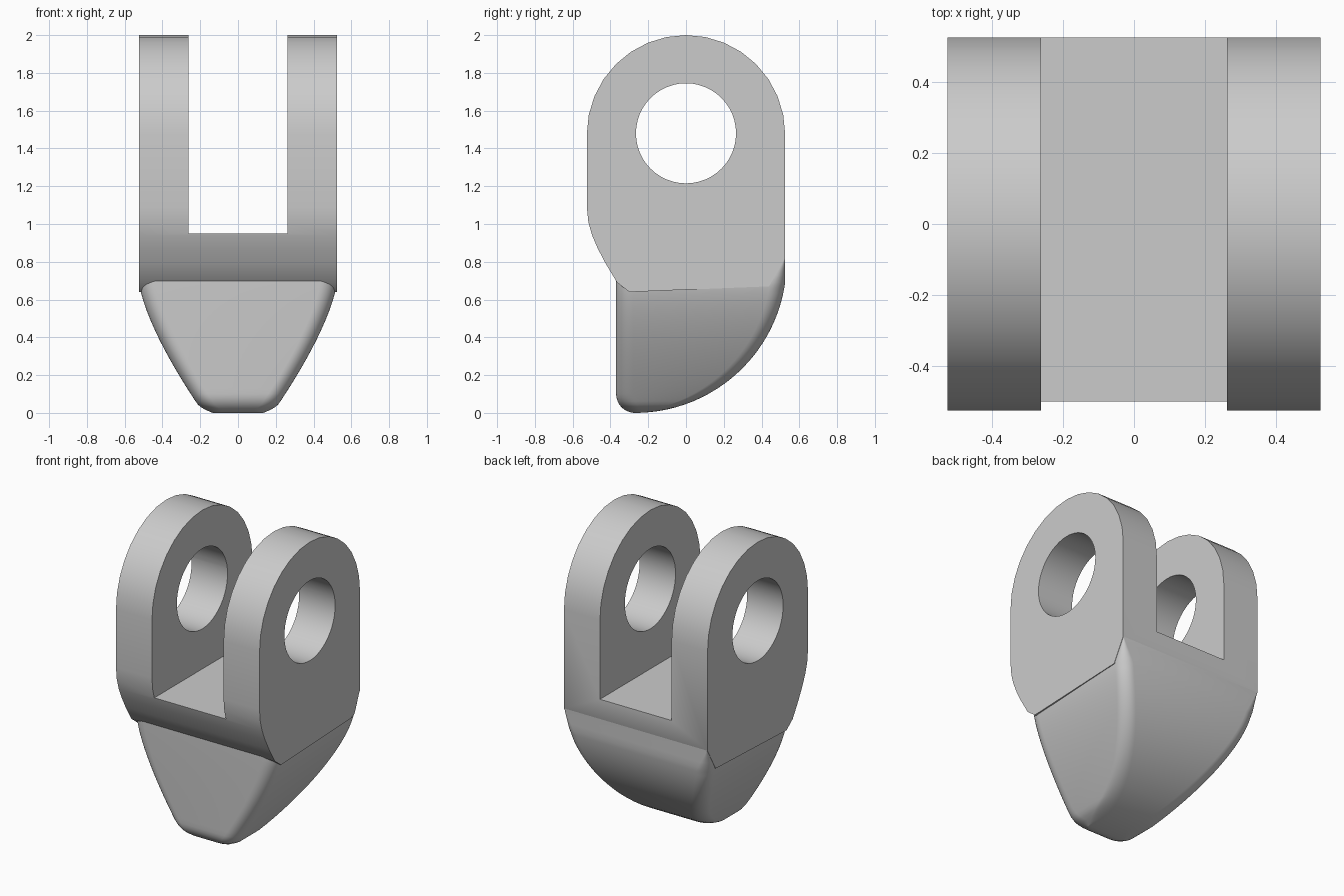
import bpy, bmesh, math
from math import cos, sin, pi, sqrt

cube = bpy.data.objects.get("Cube")
if cube:
    bpy.data.objects.remove(cube, do_unlink=True)

grey = bpy.data.materials.new("plain grey")
grey.use_nodes = True
grey.diffuse_color = (0.6, 0.6, 0.6, 1)
grey.node_tree.nodes["Principled BSDF"].inputs["Base Color"].default_value = (0.6, 0.6, 0.6, 1)

HALF = 0.525      # half width of the body
BACK = 0.525      # rear face
PIN_Z = 1.475     # height of the pin axis


def loft(name, rings):
    """Skin a list of equal-length vertex rings and cap both ends."""
    bm = bmesh.new()
    rows = [[bm.verts.new(p) for p in ring] for ring in rings]
    for a, b in zip(rows, rows[1:]):
        for i in range(len(a)):
            j = (i + 1) % len(a)
            bm.faces.new((a[i], a[j], b[j], b[i]))
    bm.faces.new(rows[0][::-1])
    bm.faces.new(rows[-1])
    bmesh.ops.recalc_face_normals(bm, faces=bm.faces)
    mesh = bpy.data.meshes.new(name)
    bm.to_mesh(mesh)
    bm.free()
    mesh.materials.append(grey)
    ob = bpy.data.objects.new(name, mesh)
    bpy.context.collection.objects.link(ob)
    return ob


def prism(name, profile, half):
    """Extrude a (y, z) profile across x."""
    return loft(name, [[(x, y, z) for y, z in profile] for x in (-half, half)])


def activate(ob):
    bpy.ops.object.select_all(action='DESELECT')
    ob.select_set(True)
    bpy.context.view_layer.objects.active = ob


def cut(ob, cutter):
    cutter.hide_render = True
    mod = ob.modifiers.new("cut", 'BOOLEAN')
    mod.operation = 'DIFFERENCE'
    mod.solver = 'EXACT'
    mod.object = cutter
    activate(ob)
    bpy.ops.object.modifier_apply(modifier=mod.name)
    bpy.data.objects.remove(cutter, do_unlink=True)


# Clevis fork: round top, straight sides, curved front underside
top = [(BACK * cos(pi * i / 16), PIN_Z + BACK * sin(pi * i / 16)) for i in range(17)]
under = [(-0.525, 1.09), (-0.517, 1.01), (-0.497, 0.94), (-0.467, 0.87),
         (-0.425, 0.79), (-0.365, 0.69), (-0.30, 0.64)]
fork = prism("clevis_fork", top + under + [(0.44, 0.67), (BACK, 0.82)], HALF)

# Slot between the two lugs, and the pin hole through both
cut(fork, prism("slot_cutter", [(-1, 0.95), (1, 0.95), (1, 2.2), (-1, 2.2)], 0.262))
hole = [(0.265 * cos(2 * pi * i / 48), 1.48 + 0.265 * sin(2 * pi * i / 48)) for i in range(48)]
cut(fork, prism("hole_cutter", hole, 1))


# Tapered foot: rounded rectangles stacked upward
def foot_ring(z):
    t = min(z / 0.69, 1)
    w = HALF - 0.002 - 0.34 * (1 - t) ** 1.4 - 0.05 * max(0, 1 - z / 0.05) ** 2
    front = -0.27 - sqrt(0.01 - max(0, 0.1 - z) ** 2)
    R = 0.803
    back = min(BACK, -0.27 + sqrt(R * R - (R - z) ** 2))
    limit = 0.45 * (back - front)
    fr = min(0.09, limit)
    br = min(0.08 * min(1, max(0.01, (0.82 - z) / 0.15)), limit)
    ring = []
    corners = ((w, back, br), (-w, back, br), (-w, front, fr), (w, front, fr))
    for k, (x, y, r) in enumerate(corners):
        cx = x - math.copysign(r, x)
        cy = y - r if k < 2 else y + r
        for i in range(9):
            a = pi / 2 * (k + i / 8)
            ring.append((cx + r * cos(a), cy + r * sin(a), z))
    return ring


low = [0.1 * (1 - cos(pi / 2 * i / 8)) for i in range(1, 8)]
heights = [0.0002] + low + [0.1 + 0.59 * i / 20 for i in range(21)] + [0.73, 0.78, 0.82]
foot = loft("tapered_foot", [foot_ring(z) for z in heights])

for ob in (fork, foot):
    activate(ob)
    bpy.ops.object.shade_smooth_by_angle(angle=math.radians(30))
